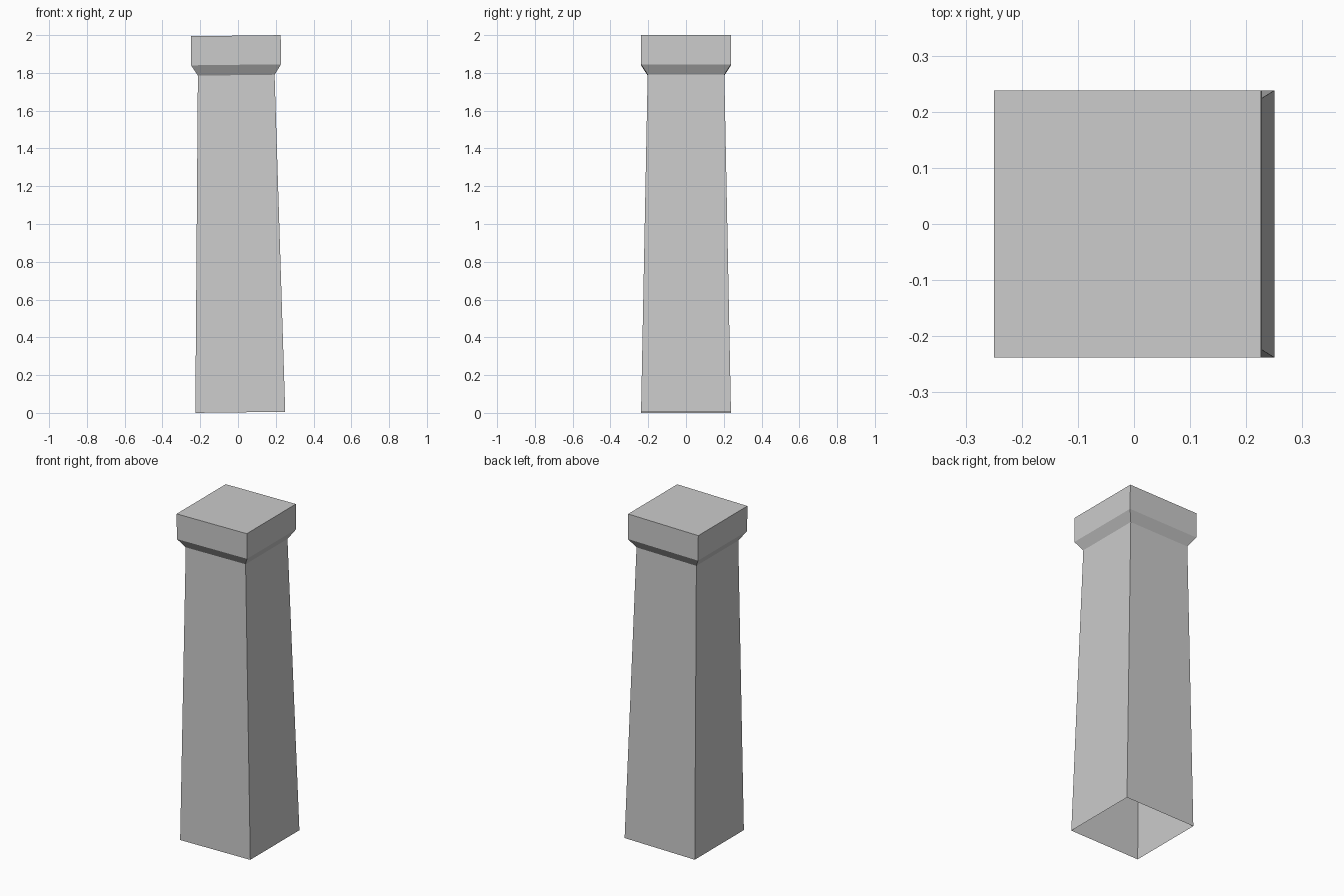
import bpy
import bmesh
from mathutils import Matrix, Vector

cube = bpy.data.objects.get("Cube")
if cube:
    bpy.data.objects.remove(cube, do_unlink=True)

# Plain grey stone
stone = bpy.data.materials.new("grey_stone")
stone.use_nodes = True
colour = (0.6, 0.6, 0.6, 1.0)
stone.diffuse_color = colour
stone.node_tree.nodes["Principled BSDF"].inputs["Base Color"].default_value = colour

# Square sections from foot to top: half width, height
SECTIONS = [(0.238, 0.0), (0.203, 1.785), (0.238, 1.84), (0.238, 1.994)]
CORNERS = [(-1, -1), (1, -1), (1, 1), (-1, 1)]

# Tapered shaft with flared cap, open underneath
bm = bmesh.new()
rings = [[bm.verts.new((x * half, y * half, z)) for x, y in CORNERS]
         for half, z in SECTIONS]
for lower, upper in zip(rings, rings[1:]):
    for i in range(4):
        j = (i + 1) % 4
        bm.faces.new((lower[i], lower[j], upper[j], upper[i]))
bm.faces.new(rings[-1])

# Slight lean towards the right
lean = Matrix.Translation(Vector((0.012, 0, 0.003))) @ Matrix.Rotation(-0.012, 4, "Y")
bmesh.ops.transform(bm, matrix=lean, verts=bm.verts)

mesh = bpy.data.meshes.new("column")
bm.to_mesh(mesh)
bm.free()
mesh.materials.append(stone)
column = bpy.data.objects.new("column", mesh)
bpy.context.collection.objects.link(column)
